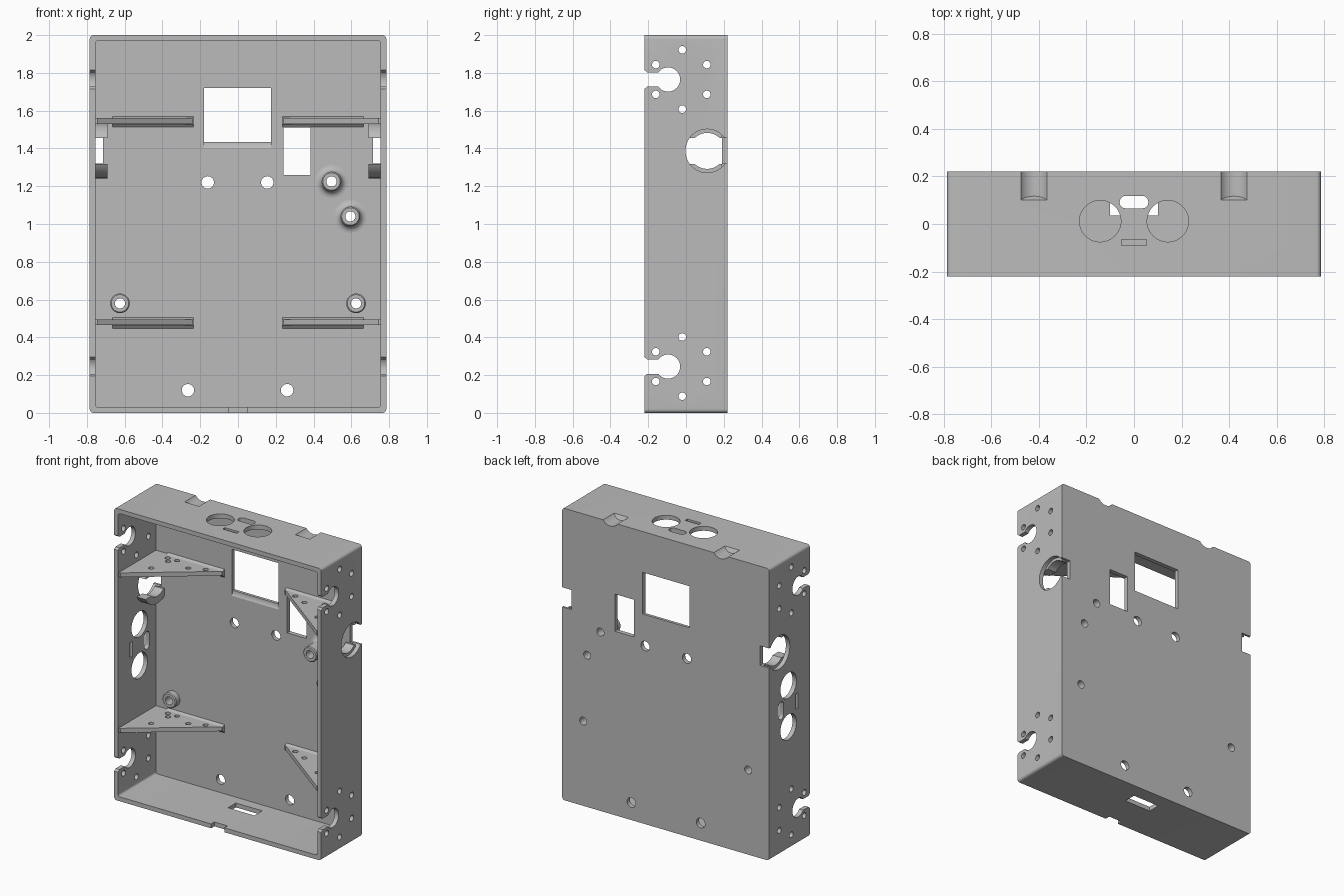
import bpy, bmesh, math

cube = bpy.data.objects.get("Cube")
if cube:
    bpy.data.objects.remove(cube, do_unlink=True)

grey = bpy.data.materials.new("plain_grey")
grey.use_nodes = True
colour = (0.5, 0.5, 0.5, 1)
grey.diffuse_color = colour
grey.node_tree.nodes["Principled BSDF"].inputs["Base Color"].default_value = colour

W, D, H, T = 0.785, 0.22, 2.0, 0.03   # half width, half depth, height, wall
BACK = D - T                          # inner face of the back wall


def circle(u, v, r, n=32):
    return [(u + r * math.cos(math.tau * i / n), v + r * math.sin(math.tau * i / n)) for i in range(n)]


def rect(u0, u1, v0, v1, r=0.0, n=6):
    if not r:
        return [(u0, v0), (u1, v0), (u1, v1), (u0, v1)]
    pts = []
    corners = [(u1 - r, v1 - r), (u0 + r, v1 - r), (u0 + r, v0 + r), (u1 - r, v0 + r)]
    for k, (u, v) in enumerate(corners):
        for i in range(n + 1):
            a = math.pi / 2 * (k + i / n)
            pts.append((u + r * math.cos(a), v + r * math.sin(a)))
    return pts


def prism(bm, pts, axis, a, b):
    """Extrude a flat outline along an axis from a to b."""
    def place(u, v, w):
        return {"x": (w, u, v), "y": (u, w, v), "z": (u, v, w)}[axis]
    lo = [bm.verts.new(place(u, v, a)) for u, v in pts]
    hi = [bm.verts.new(place(u, v, b)) for u, v in pts]
    bm.faces.new(lo)
    bm.faces.new(hi)
    for i in range(len(pts)):
        j = (i + 1) % len(pts)
        bm.faces.new((lo[i], lo[j], hi[j], hi[i]))
    return lo, hi


def make(name, bm):
    bmesh.ops.recalc_face_normals(bm, faces=bm.faces)
    me = bpy.data.meshes.new(name)
    bm.to_mesh(me)
    bm.free()
    me.materials.append(grey)
    ob = bpy.data.objects.new(name, me)
    bpy.context.collection.objects.link(ob)
    return ob


def activate(ob):
    bpy.ops.object.select_all(action="DESELECT")
    ob.select_set(True)
    bpy.context.view_layer.objects.active = ob


def cut(ob, bm):
    tool = make("cutter", bm)
    tool.hide_render = True
    mod = ob.modifiers.new("cut", "BOOLEAN")
    mod.operation, mod.solver, mod.use_self = "DIFFERENCE", "EXACT", True
    mod.object = tool
    activate(ob)
    bpy.ops.object.modifier_apply(modifier=mod.name)
    bpy.data.objects.remove(tool, do_unlink=True)


def smooth(ob):
    activate(ob)
    bpy.ops.object.shade_smooth_by_angle(angle=math.radians(30))


# Open-fronted case
bm = bmesh.new()
prism(bm, rect(-W, W, 0, H, 0.02), "y", -D, D)
case = make("case", bm)
bm = bmesh.new()
prism(bm, rect(T - W, W - T, T, H - T, 0.015), "y", -0.4, BACK)
cut(case, bm)

# Windows, screw holes and boss holes in the back wall
bm = bmesh.new()
prism(bm, rect(-0.18, 0.175, 1.435, 1.72), "y", 0.1, 0.3)
prism(bm, rect(0.24, 0.385, 1.26, 1.515), "y", 0.1, 0.3)
for x, z in [(-0.16, 1.22), (0.155, 1.22), (-0.265, 0.12), (0.26, 0.12)]:
    prism(bm, circle(x, z, 0.033), "y", 0.1, 0.3)
BOSSES = [(0.495, 1.225, 0.12), (0.595, 1.04, 0.12), (-0.625, 0.58, 0.045), (0.625, 0.58, 0.045)]
for x, z, h in BOSSES:
    prism(bm, circle(x, z, 0.027), "y", 0.1, 0.3)
cut(case, bm)

# Soft relief under the large window
bm = bmesh.new()
prism(bm, circle(0.14, 1.435, 0.06, 48), "x", -0.18, 0.175)
cut(case, bm)

# Side walls: keyhole slots, screw holes, round opening and its rear notch
for s in (-1, 1):
    a, b = s * 0.73, s * 0.85
    bm = bmesh.new()
    for zc in (1.765, 0.245):
        prism(bm, circle(-0.095, zc, 0.064), "x", a, b)
        for y, dz in [(-0.02, 0.157), (-0.16, 0.079), (0.11, 0.079)]:
            for k in (-1, 1):
                prism(bm, circle(y, zc + k * dz, 0.02, 20), "x", a, b)
    prism(bm, circle(0.112, 1.387, 0.115, 48), "x", a, b)
    cut(case, bm)
    bm = bmesh.new()
    for zc in (1.765, 0.245):
        slot = [(-0.3, -0.05), (-D, -0.05), (-0.205, -0.038), (-0.095, -0.038),
                (-0.095, 0.038), (-0.205, 0.038), (-D, 0.05), (-0.3, 0.05)]
        prism(bm, [(y, zc + z) for y, z in slot], "x", a, b)
    prism(bm, rect(0.12, 0.3, 1.32, 1.455), "x", s * 0.715, b)
    cut(case, bm)


# Connector cluster in the top and in the right wall
def cluster(bm, axis, centre, a, b):
    outlines = [circle(-0.142, 0.012, 0.087, 48), circle(0.142, 0.012, 0.087, 48),
                rect(-0.06, 0.06, 0.066, 0.118, 0.024), rect(-0.053, 0.053, -0.09, -0.066)]
    for pts in outlines:
        if axis == "x":
            pts = [(v, u + centre) for u, v in pts]
        prism(bm, pts, axis, a, b)


bm = bmesh.new()
cluster(bm, "z", 0, 1.9, 2.1)
cluster(bm, "x", 0.98, -0.85, -0.7)
# Cable slot and front notch in the floor
prism(bm, rect(-0.1, 0.1, 0.035, 0.12), "z", -0.1, 0.1)
prism(bm, rect(-0.05, 0.05, -0.3, -0.185), "z", -0.1, 0.1)
cut(case, bm)

# Rounded hanger recesses on the rear top edge, with slanted ends
bm = bmesh.new()
for x in (-0.42, 0.42):
    near, far = prism(bm, circle(x, H + 0.04, 0.068, 48), "y", 0.1, 0.3)
    for v in near:
        v.co.y += (H - v.co.z) * 0.6
cut(case, bm)
smooth(case)

# Split collars inside the round side openings
for s, name in ((-1, "right_collar"), (1, "left_collar")):
    bm = bmesh.new()
    prism(bm, circle(0.112, 1.387, 0.145, 64), "x", s * 0.69, s * 0.756)
    collar = make(name, bm)
    bm = bmesh.new()
    prism(bm, circle(0.112, 1.387, 0.095, 64), "x", s * 0.6, s * 0.9)
    cut(collar, bm)
    for gap in (rect(-0.1, 0.4, 1.318, 1.456), rect(BACK, 0.4, 1.1, 1.7)):
        bm = bmesh.new()
        prism(bm, gap, "x", s * 0.6, s * 0.9)
        cut(collar, bm)
    smooth(collar)

# Triangular corner shelves with screw holes and a root fillet
HOLES = [(0.63, 0.14), (0.6, 0.1), (0.56, 0.14), (0.44, 0.09), (0.34, 0.135), (0.63, -0.04)]
for s, side in ((-1, "right"), (1, "left")):
    for z, level in ((1.53, "upper"), (0.465, "lower")):
        bm = bmesh.new()
        outline = [(0.757, -0.21), (0.745, -0.21), (0.235, 0.175), (0.235, 0.192), (0.757, 0.192)]
        prism(bm, [(s * x, y) for x, y in outline], "z", z, z + 0.03)
        shelf = make(f"{level}_{side}_shelf", bm)
        bm = bmesh.new()
        for x, y in HOLES:
            prism(bm, circle(s * x, y, 0.017, 20), "z", z - 0.1, z + 0.1)
        cut(shelf, bm)
        smooth(shelf)
        bm = bmesh.new()
        root = [(0.192, z - 0.02), (0.18, z - 0.006), (0.17, z), (0.17, z + 0.03), (0.192, z + 0.04)]
        prism(bm, root, "x", s * 0.235, s * 0.665)
        make(f"{level}_{side}_shelf_root", bm)

# Hollow screw bosses on the back wall, the tall ones with flared feet
for i, (x, z, h) in enumerate(BOSSES):
    top = BACK - h
    profile = [(0.027, BACK), (0.027, top), (0.046, top), (0.052, top + 0.006)]
    if h > 0.1:
        for k in range(7):
            a = math.pi / 2 * k / 6
            profile.append((0.052 + 0.035 * (1 - math.cos(a)), BACK - 0.035 * (1 - math.sin(a))))
    else:
        profile.append((0.052, BACK))
    bm = bmesh.new()
    rings = [[bm.verts.new((u, y, v)) for u, v in circle(x, z, r, 40)] for r, y in profile]
    for lo, hi in zip(rings, rings[1:] + rings[:1]):
        for j in range(40):
            k = (j + 1) % 40
            bm.faces.new((lo[j], lo[k], hi[k], hi[j]))
    smooth(make(f"screw_boss_{i + 1}", bm))
